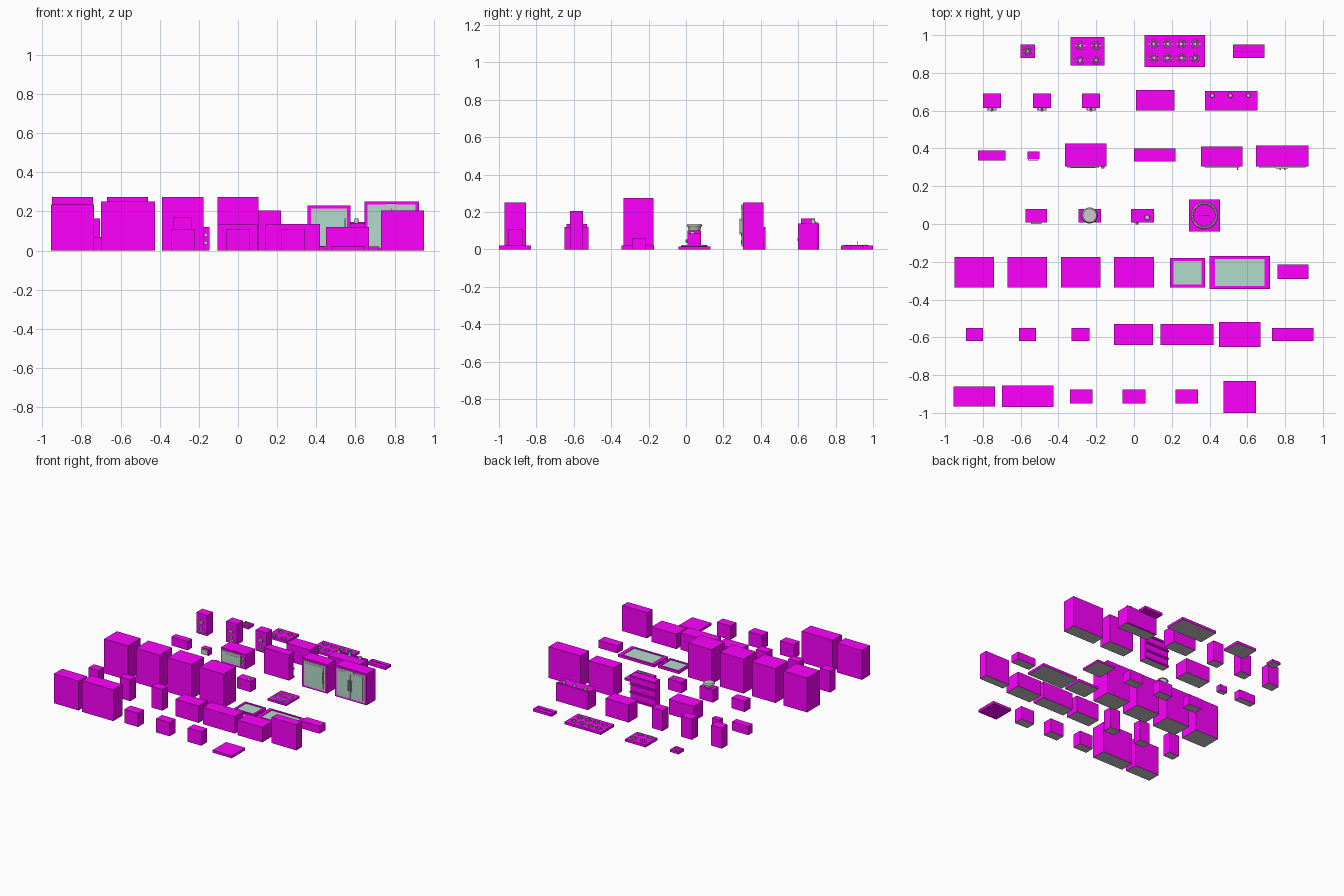
import bpy, math

if "Cube" in bpy.data.objects:
    bpy.data.objects.remove(bpy.data.objects["Cube"])

def mat(name, c):
    m = bpy.data.materials.new(name)
    m.diffuse_color = (*c, 1)
    m.use_nodes = True
    m.node_tree.nodes["Principled BSDF"].inputs["Base Color"].default_value = m.diffuse_color
    return m

PINK = mat("magenta", (1, 0, 1))
GLASS = mat("glass", (0.45, 0.72, 0.6))
DARK = mat("dark", (0.08, 0.08, 0.08))

def box(name, x0, x1, y0, y1, z0, z1, m=PINK, grey_bottom=False):
    v = [(x, y, z) for x in (x0, x1) for y in (y0, y1) for z in (z0, z1)]
    f = [(0, 4, 6, 2), (1, 3, 7, 5), (0, 1, 5, 4), (2, 6, 7, 3), (0, 2, 3, 1), (4, 5, 7, 6)]
    me = bpy.data.meshes.new(name)
    me.from_pydata(v, [], [q[::-1] if i in () else q for i, q in enumerate(f)])
    o = bpy.data.objects.new(name, me)
    bpy.context.collection.objects.link(o)
    if m:
        me.materials.append(m)
        if grey_bottom:
            me.materials.append(None)
            me.polygons[0].material_index = 1
    me.flip_normals()
    # keep normals facing outwards
    import bmesh
    bm = bmesh.new()
    bm.from_mesh(me)
    bmesh.ops.recalc_face_normals(bm, faces=bm.faces)
    bm.to_mesh(me)
    bm.free()
    return o

def cone(name, x, y, z0, z1, r0, r1, m=None, n=16, rot=(0, 0, 0)):
    bpy.ops.mesh.primitive_cone_add(vertices=n, radius1=r0, radius2=r1, depth=z1 - z0,
                                    location=(x, y, (z0 + z1) / 2), rotation=rot)
    o = bpy.context.object
    o.name = name
    if m:
        o.data.materials.append(m)
    bpy.ops.object.shade_smooth_by_angle()
    return o

def ring(name, x, y, z, r, t, m=None):
    bpy.ops.mesh.primitive_torus_add(major_segments=20, minor_segments=6, major_radius=r,
                                     minor_radius=t, location=(x, y, z))
    o = bpy.context.object
    o.name = name
    if m:
        o.data.materials.append(m)

def knob(name, x, y, z, r=0.006, d=0.012):
    cone(name, x, y, z - d / 2, z + d / 2, r, r, None, 10, (math.pi / 2, 0, 0))

# plain counter-top units: x0, x1, y0, y1, height
for n, (x0, x1, y0, y1, h) in enumerate([
        (-.955, -.735, -.965, -.86, .235), (-.70, -.425, -.97, -.855, .25),
        (-.34, -.22, -.95, -.875, .11), (-.06, .06, -.95, -.875, .11),
        (.22, .34, -.95, -.875, .11),
        (-.89, -.80, -.62, -.55, .17), (-.61, -.52, -.62, -.55, .17),
        (-.33, -.235, -.62, -.55, .17), (-.105, .10, -.64, -.53, .135),
        (.14, .42, -.64, -.53, .135), (.45, .67, -.65, -.52, .12),
        (.73, .95, -.62, -.55, .205),
        (.76, .925, -.29, -.215, .06), (-.825, -.68, .335, .39, .07),
        (.01, .215, .60, .71, .14)]):
    box(f"kitchen_unit_{n+1}", x0, x1, y0, y1, 0, h, PINK, True)
box("flat_board", .475, .645, -1, -.83, 0, .02)

# four tall cupboards
for i, x in enumerate((-.845, -.565, -.2825, 0)):
    box(f"tall_cupboard_{i+1}", x - .105, x + .105, -.335, -.175, 0, .275, PINK, True)

# glass-topped trays
for i, (x0, x1, y0, y1, a) in enumerate([(.19, .375, -.335, -.18, .018),
                                         (.40, .72, -.345, -.17, .03)]):
    b = .016
    box(f"tray_base_{i+1}", x0, x1, y0, y1, 0, .012, PINK, True)
    box(f"tray_rim_left_{i+1}", x0, x0 + a, y0, y1, .012, .02)
    box(f"tray_rim_right_{i+1}", x1 - a, x1, y0, y1, .012, .02)
    box(f"tray_rim_front_{i+1}", x0 + a, x1 - a, y0, y0 + b, .012, .02)
    box(f"tray_rim_back_{i+1}", x0 + a, x1 - a, y1 - b, y1, .012, .02)
    box(f"tray_glass_{i+1}", x0 + a, x1 - a, y0 + b, y1 - b, .012, .015, GLASS)

# hobs with burner rings
for name, x0, x1, y0, y1, xs, ys in [
        ("single_hob", -.60, -.525, .88, .95, (-.5625,), (.915,)),
        ("four_hob", -.335, -.155, .84, .99, (-.285, -.2), (.945, .865)),
        ("eight_hob", .055, .375, .83, 1.0, (.105, .178, .251, .324), (.953, .878))]:
    box(name, x0, x1, y0, y1, 0, .02, PINK, True)
    for x in xs:
        for y in ys:
            ring(name + "_burner", x, y, .022, .019, .003)
            cone(name + "_burner_cap", x, y, .018, .025, .009, .008)
            for k in (-1, 1):
                box(name + "_support", x + k * .021 - .006, x + k * .021 + .006,
                    y - .0015, y + .0015, .02, .026, None)
cone("igniter_pin", -.5625, .915, .02, .045, .002, .002, None, 6)

# slotted plate
box("slotted_plate", .525, .69, .88, .95, 0, .02)
box("plate_slot", .532, .683, .913, .917, .02, .023, DARK)

# tall drink machines
for i, x in enumerate((-.7525, -.4875, -.2275)):
    box(f"drink_machine_{i+1}", x - .0475, x + .0475, .615, .69, 0, .165, PINK, True)
    box(f"drip_tray_{i+1}", x - .025, x + .025, .60, .615, .02, .028, None)
    cone(f"cup_{i+1}", x, .606, .03, .06, .007, .01)
    box(f"spout_{i+1}", x - .018, x + .018, .60, .615, .09, .105, None)
    knob(f"machine_knob_{i+1}", x, .61, .13)

# wide machine with back lip and taps
box("wide_machine", .375, .655, .60, .69, 0, .14, PINK, True)
box("wide_machine_lip", .375, .655, .69, .705, 0, .145)
for x in (.415, .51, .605):
    cone("machine_tap", x, .68, .14, .163, .012, .010)

# small cube unit
box("small_cube", -.565, -.50, .343, .385, 0, .05, PINK, True)
box("cube_front", -.56, -.505, .335, .343, .006, .044, None)

# oven with door
box("oven", -.365, -.145, .305, .425, 0, .12, PINK, True)
box("oven_door", -.355, -.185, .298, .305, .015, .105, None)
box("oven_window", -.335, -.205, .296, .298, .03, .085, GLASS)
for z in (.04, .08):
    knob("oven_knob", -.165, .3, z, .01)

# rack
box("rack_body", 0, .22, .33, .388, 0, .205, PINK, True)
for z in (.0, .065, .13, .193):
    box("rack_shelf", 0, .22, .388, .40, z, z + .012)

# glass fridges
def fridge(tag, x0, x1, y1, h, doors):
    box(tag, x0, x1, .305, y1, 0, h, PINK, True)
    w = (x1 - x0 - .03) / doors
    for d in range(doors):
        a = x0 + .015 + d * w
        box(tag + "_door_frame", a + .002, a + w - .002, .30, .305, .015, h - .015, None)
        box(tag + "_glass", a + .015, a + w - .015, .298, .30, .03, h - .03, GLASS)
        hx = a + w - .012 if d == 0 else a + .012
        box(tag + "_handle", hx - .004, hx + .004, .287, .292, .08, .165, None)
        for z in (.085, .155):
            box(tag + "_handle_post", hx - .003, hx + .003, .291, .301, z, z + .006, None)

fridge("single_fridge", .355, .575, .41, .23, 1)
fridge("double_fridge", .645, .925, .415, .25, 2)
box("fridge_control_panel", .75, .815, .294, .301, .215, .24, None)

# small row of counter gadgets
for name, x0, x1 in (("toaster", -.575, -.46), ("blender_base", -.295, -.175), ("mixer", -.015, .105)):
    box(name, x0, x1, .008, .08, 0, .085 if name != "blender_base" else .1, PINK, True)
box("toaster_foot", -.545, -.49, .0, .008, .01, .02, None)
cone("blender_jug", -.235, .045, .10, .125, .03, .038)
cone("blender_lid", -.235, .045, .125, .136, .043, .036)
cone("mixer_dial", .07, .035, .085, .095, .014, .012)
knob("mixer_knob", .015, .004, .045, .008)

# round dial plate
box("dial_plate", .29, .455, -.04, .13, 0, .016, PINK, True)
ring("dial_ring", .3725, .045, .018, .065, .006)
box("dial_bar", .345, .40, .042, .048, .016, .024, None)
